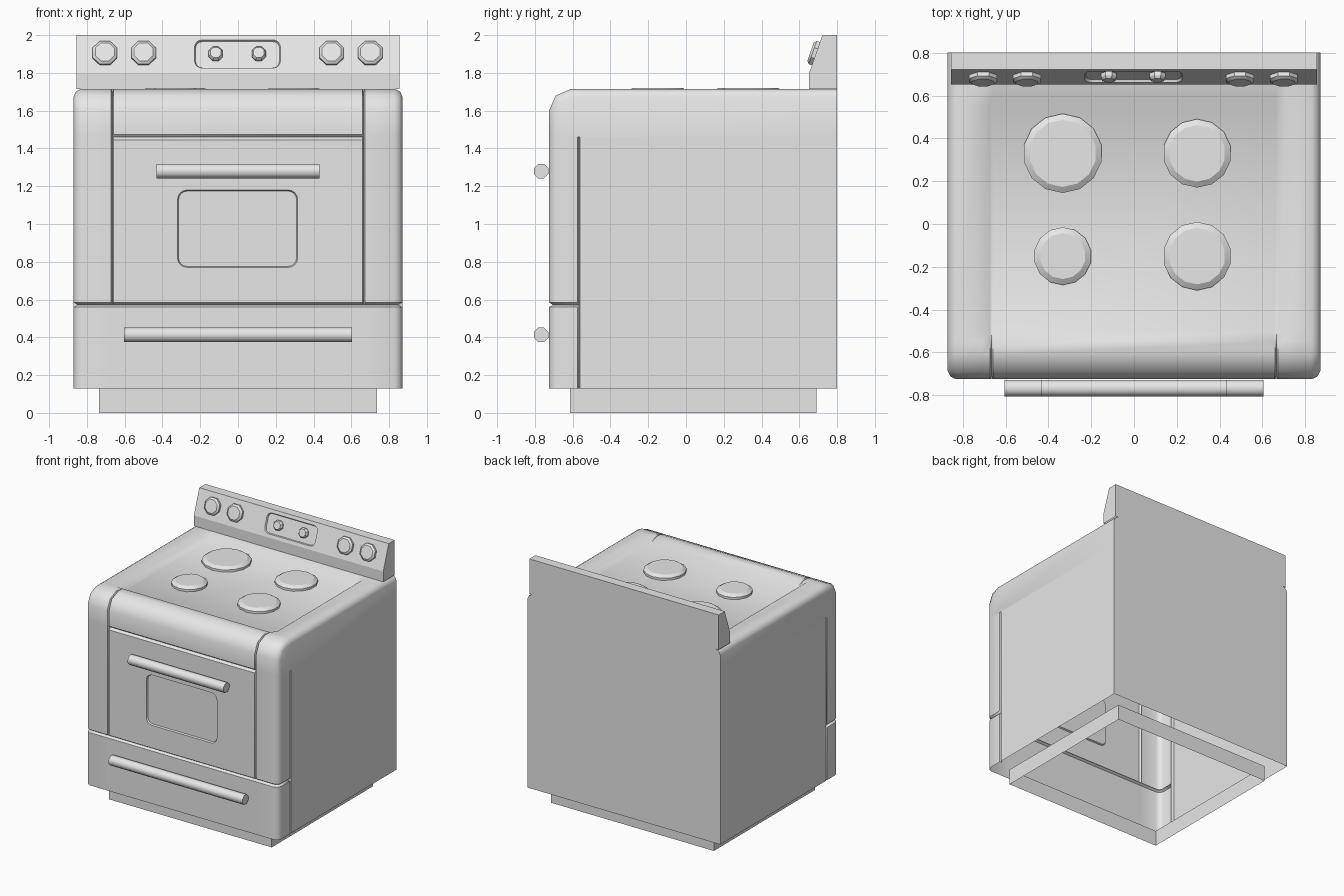
import bpy
from math import radians, pi, cos, sin, atan2
from mathutils import Matrix, Vector

default_cube = bpy.data.objects.get("Cube")
if default_cube:
    bpy.data.objects.remove(default_cube, do_unlink=True)

enamel = bpy.data.materials.new("light_grey_enamel")
enamel.use_nodes = True
GREY = (0.8, 0.8, 0.8, 1)
enamel.diffuse_color = GREY
enamel.node_tree.nodes["Principled BSDF"].inputs["Base Color"].default_value = GREY


def make(name, verts, faces, matrix=Matrix(), angle=50):
    mesh = bpy.data.meshes.new(name)
    mesh.from_pydata([matrix @ Vector(v) for v in verts], [], faces)
    mesh.materials.append(enamel)
    obj = bpy.data.objects.new(name, mesh)
    bpy.context.collection.objects.link(obj)
    bpy.ops.object.select_all(action="DESELECT")
    obj.select_set(True)
    bpy.context.view_layer.objects.active = obj
    bpy.ops.object.shade_smooth_by_angle(angle=radians(angle))
    return obj


def loft(name, rows, closed=False, caps=False, skip=lambda i, j: False, **kw):
    """Skin a list of equally long point rows."""
    n = len(rows[0])
    faces = []
    for i in range(len(rows) - 1):
        for j in range(n if closed else n - 1):
            if not skip(i, j):
                k = (j + 1) % n
                faces.append((i * n + j, (i + 1) * n + j, (i + 1) * n + k, i * n + k))
    if caps:
        faces.append(list(range(n)))
        faces.append(list(range(len(rows) * n - 1, (len(rows) - 1) * n - 1, -1)))
    return make(name, [p for row in rows for p in row], faces, **kw)


def turned(name, profile, sides, matrix, angle=30):
    """Revolve (radius, height) points about local z and close the top."""
    rows = []
    for r, h in profile:
        turns = [2 * pi * (0.5 - i) / sides for i in range(sides)]
        rows.append([(r * cos(a), r * sin(a), h) for a in turns])
    return loft(name, rows, closed=True, caps=True, matrix=matrix, angle=angle)


def recessed_panel(name, outer, inner, radius, depth, matrix):
    """Flat panel facing -y with a rounded rectangular recess."""
    def corners(x0, x1, z0, z1):
        return [(x0, z0), (x1, z0), (x1, z1), (x0, z1)]

    steps = 4
    verts = [(x, 0, z) for x, z in corners(*outer)]
    x0, x1, z0, z1 = inner
    for shrink, y in ((0, 0), (0.006, depth)):
        r = radius - shrink
        box = (x0 + radius, x1 - radius, z0 + radius, z1 - radius)
        for k, (cx, cz) in enumerate(corners(*box)):
            for s in range(steps + 1):
                a = pi + pi / 2 * (k + s / steps)
                verts.append((cx + r * cos(a), y, cz + r * sin(a)))
    m = 4 * (steps + 1)
    faces = []
    for k in range(4):
        first = 4 + k * (steps + 1)
        for s in range(steps):
            faces.append((k, first + s + 1, first + s))
        after = 4 + (k + 1) % 4 * (steps + 1)
        faces.append((k, (k + 1) % 4, after, first + steps))
    for i in range(m):
        j = (i + 1) % m
        faces.append((4 + i, 4 + j, 4 + m + j, 4 + m + i))
    faces.append(list(range(4 + m, 4 + 2 * m)))
    return make(name, verts, faces, matrix)


SIDE, FRONT, BACK = 0.87, -0.725, 0.80
GAP = 0.02

# Lower body: plan outline swept up, with grooves between the panels
# each point: x, y, inward x, inward y, kind
half = [
    (SIDE, BACK, 0, 0, "side"),
    (SIDE, -0.56, 0, 0, "side"),
    (SIDE - GAP, -0.567, 0, 0, "side"),
    (SIDE, -0.575, -1, 0, "post"),
    (SIDE, -0.685, -1, 0, "post"),
    (0.857, -0.712, -0.7, 0.7, "post"),
    (0.83, FRONT, 0, 1, "post"),
    (0.672, FRONT, 0, 1, "post"),
    (0.665, FRONT, 0, 1, "seam"),
    (0.658, FRONT, 0, 1, "door"),
]
plan = half + [(-x, y, -ix, iy, kind) for x, y, ix, iy, kind in reversed(half)]
LEVELS = [0.13, 0.56, 0.572, 0.585, 1.445, 1.46]
rows = []
for level, z in enumerate(LEVELS):
    row = []
    for x, y, ix, iy, kind in plan:
        cut = level == 2 and kind != "side"
        cut = cut or (kind == "seam" and level > 1)
        cut = cut or (kind == "door" and level == 5)
        d = GAP if cut else 0
        row.append((x + ix * d, y + iy * d, z))
    rows.append(row)
door_span = len(half) - 1
loft("oven_body", rows, closed=True, skip=lambda i, j: i == 3 and j == door_span)

# Oven door with its recessed window
recessed_panel("oven_door", (-0.658, 0.658, 0.585, 1.445), (-0.32, 0.316, 0.77, 1.18),
               0.05, 0.012, Matrix.Translation((0, FRONT, 0)))

# Cooktop: front-to-back profiles lofted across the width, with a shallow basin
# each profile point: y, z, inward y, inward z
TOP = 1.715
profile = [
    (FRONT, 1.46, 1, 0), (FRONT, 1.475, 1, 0), (FRONT, 1.60, 1, 0),
    (-0.69, 1.68, 0.8, -0.6), (-0.61, TOP, 0, -1), (-0.55, TOP, 0, -1),
    (-0.50, TOP, 0, -1), (0.55, TOP, 0, -1), (0.60, TOP, 0, -1),
    (BACK, TOP, 0, -1), (BACK, 1.46, 0, 0),
]
stations = [(0.87, 0.04), (0.857, 0.013), (0.83, 0), (0.71, 0),
            (0.672, 0), (0.665, 0.015), (0.658, 0)]
stations = [(-x, d) for x, d in stations] + stations[::-1]
BASIN = 0.03
rows = []
for x, inset in stations:
    row = []
    for k, (y, z, iy, iz) in enumerate(profile):
        seam = 0.66 < abs(x) < 0.67
        d = 0 if seam and y > -0.54 else inset
        if k == 0 and abs(x) < 0.66:
            d = GAP
        if abs(x) < 0.68 and -0.51 < y < 0.56:
            z -= BASIN
        row.append((x, y + iy * d, z + iz * d))
    rows.append(row)
loft("cooktop", rows, caps=True)

# Burners
for name, x, y, r in (("back_right", -0.333, 0.33, 0.185), ("back_left", 0.295, 0.33, 0.16),
                      ("front_right", -0.333, -0.15, 0.135), ("front_left", 0.295, -0.15, 0.16)):
    turned(name + "_burner", [(r, 0), (r, 0.018), (r - 0.028, 0.036)], 14,
           Matrix.Translation((x, y, TOP - BASIN)))

# Open plinth under the body
outline = [(0.735, 0.69), (0.735, -0.615), (-0.735, -0.615), (-0.735, 0.69)]
loft("plinth", [[(x, y, z) for x, y in outline] for z in (0, 0.13)], closed=True)

# Control panel: slanted backsplash with a recessed centre
LOW, HIGH = Vector((0, 0.652, 1.80)), Vector((0, 0.722, 2.0))
shape = [(0.652, TOP), LOW.yz, HIGH.yz, (BACK, 2.0), (BACK, TOP)]
loft("backsplash", [[(x, y, z) for y, z in shape] for x in (-0.855, 0.855)],
     caps=True, skip=lambda i, j: j == 1, angle=15)
slope = HIGH - LOW
tilt = Matrix.Rotation(-atan2(slope.y, slope.z), 4, "X")
slant = Matrix.Translation(LOW) @ tilt
recessed_panel("control_panel", (-0.855, 0.855, 0, slope.length),
               (-0.23, 0.225, 0.027, 0.185), 0.04, 0.012, slant)

# Knobs standing out from the slanted face
outward = Matrix.Rotation(pi / 2, 4, "X")
for i, (x, r, sunk) in enumerate([(-0.705, 0.07, 0), (-0.5, 0.07, 0), (0.495, 0.07, 0),
                                  (0.70, 0.07, 0), (-0.118, 0.04, 0.012), (0.11, 0.04, 0.012)]):
    kind = "small_knob" if sunk else "burner_knob"
    turned(f"{kind}_{i + 1}", [(r, 0), (r, 0.018), (r * 0.78, 0.03)], 8,
           slant @ Matrix.Translation((x, sunk, 0.108)) @ outward)

# Bar handles
for name, reach, z in (("door_handle", 0.432, 1.28), ("drawer_handle", 0.604, 0.413)):
    turned(name, [(0.041, -reach), (0.041, reach)], 8,
           Matrix.Translation((0, -0.767, z)) @ Matrix.Rotation(pi / 2, 4, "Y"), angle=50)
